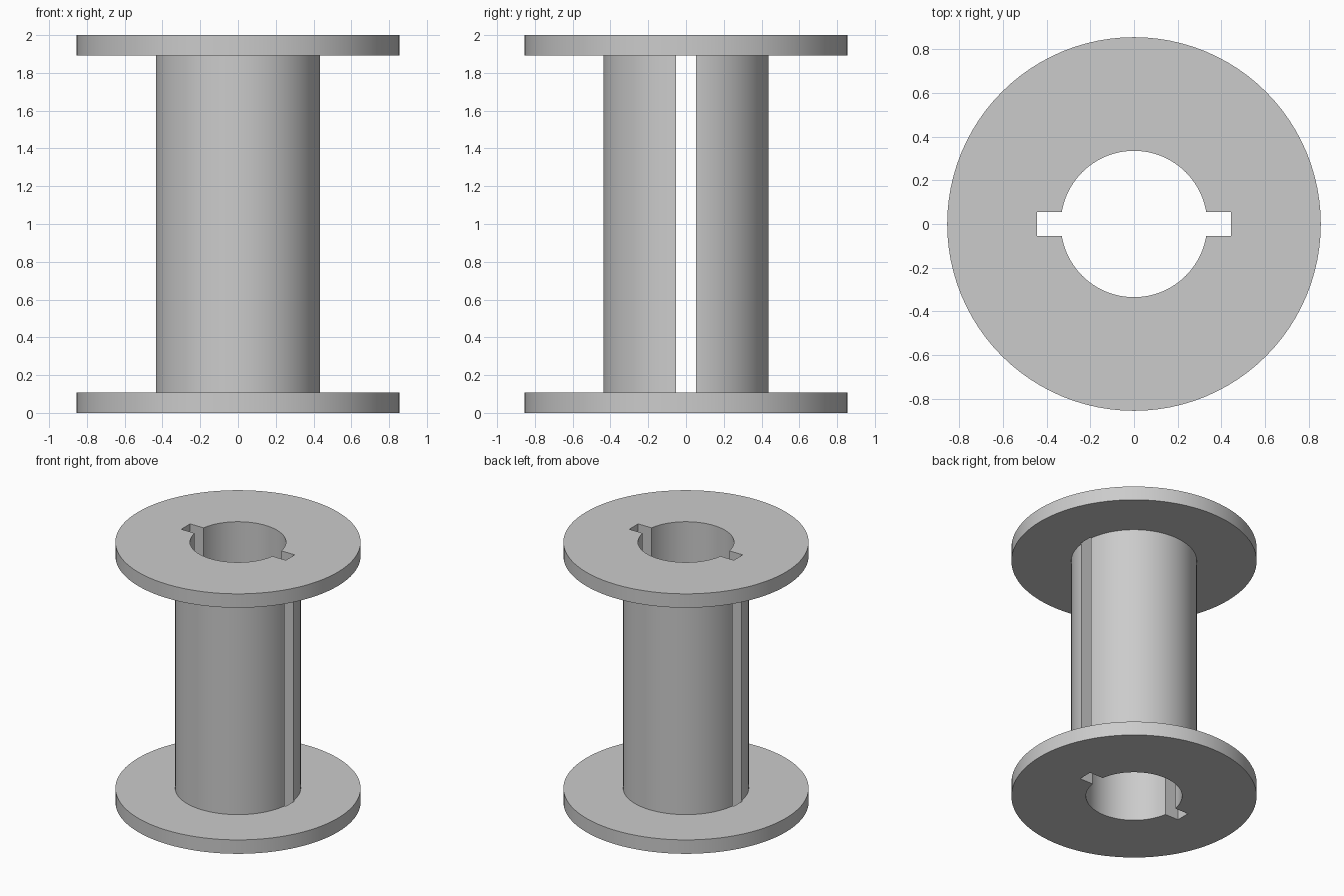
import bpy
import bmesh
from math import cos, sin, tau

default = bpy.data.objects.get("Cube")
if default:
    bpy.data.objects.remove(default, do_unlink=True)

SEGMENTS = 96
HEIGHT = 2.0
FLANGE_RADIUS, FLANGE_THICK = 0.855, 0.107
BARREL_RADIUS, BORE_RADIUS = 0.438, 0.335
SLOT_LENGTH, SLOT_WIDTH = 0.89, 0.108

grey = bpy.data.materials.new("plain_grey")
grey.use_nodes = True
grey.diffuse_color = (0.6, 0.6, 0.6, 1)
grey.node_tree.nodes["Principled BSDF"].inputs["Base Color"].default_value = grey.diffuse_color


def make_object(name, bm):
    bmesh.ops.recalc_face_normals(bm, faces=bm.faces)
    mesh = bpy.data.meshes.new(name)
    bm.to_mesh(mesh)
    bm.free()
    mesh.materials.append(grey)
    obj = bpy.data.objects.new(name, mesh)
    bpy.context.collection.objects.link(obj)
    return obj


def revolve(name, profile):
    """Spin a closed (radius, z) profile around the z axis."""
    bm = bmesh.new()
    rings = [[bm.verts.new((r * cos(tau * i / SEGMENTS), r * sin(tau * i / SEGMENTS), z))
              for i in range(SEGMENTS)] for r, z in profile]
    for k, ring in enumerate(rings):
        nxt = rings[(k + 1) % len(rings)]
        for i in range(SEGMENTS):
            j = (i + 1) % SEGMENTS
            bm.faces.new((ring[i], ring[j], nxt[j], nxt[i]))
    return make_object(name, bm)


# Hollow spool: two wide flanges joined by a tubular barrel
top = HEIGHT - FLANGE_THICK
spool = revolve("spool_body", [
    (BORE_RADIUS, 0), (FLANGE_RADIUS, 0),
    (FLANGE_RADIUS, FLANGE_THICK), (BARREL_RADIUS, FLANGE_THICK),
    (BARREL_RADIUS, top), (FLANGE_RADIUS, top),
    (FLANGE_RADIUS, HEIGHT), (BORE_RADIUS, HEIGHT),
])

# Keyway slot running the full height across both sides
bm = bmesh.new()
bmesh.ops.create_cube(bm, size=1)
bmesh.ops.scale(bm, vec=(SLOT_LENGTH, SLOT_WIDTH, HEIGHT * 1.2), verts=bm.verts)
bmesh.ops.translate(bm, vec=(0, 0, HEIGHT / 2), verts=bm.verts)
cutter = make_object("slot_cutter", bm)
cutter.hide_render = True

cut = spool.modifiers.new("keyway", "BOOLEAN")
cut.operation = "DIFFERENCE"
cut.solver = "EXACT"
cut.object = cutter

bpy.ops.object.select_all(action="DESELECT")
spool.select_set(True)
bpy.context.view_layer.objects.active = spool
bpy.ops.object.modifier_apply(modifier=cut.name)
bpy.data.objects.remove(cutter, do_unlink=True)

# Smooth round walls with crisp rims
bpy.ops.object.shade_smooth_by_angle(angle=0.5)
